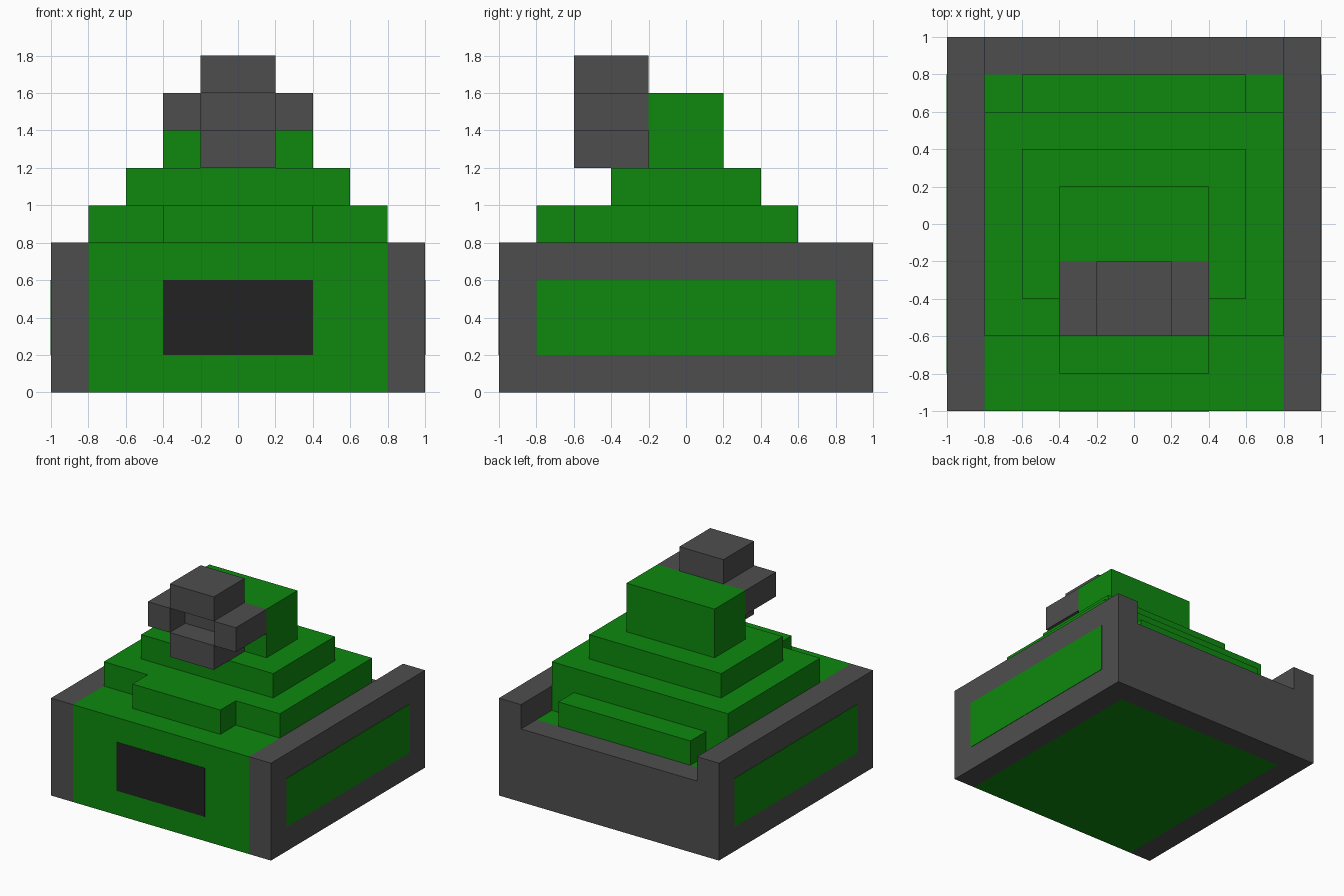
import bpy
import bmesh

if "Cube" in bpy.data.objects:
    bpy.data.objects.remove(bpy.data.objects["Cube"], do_unlink=True)


def material(name, colour):
    mat = bpy.data.materials.new(name)
    mat.use_nodes = True
    mat.diffuse_color = (*colour, 1)
    mat.node_tree.nodes["Principled BSDF"].inputs["Base Color"].default_value = (*colour, 1)
    return mat


green = material("green", (0.0044, 0.25, 0.0044))
grey = material("dark grey", (0.076, 0.076, 0.076))
black = material("near black", (0.016, 0.016, 0.016))


def finish(name, bm, mat):
    bmesh.ops.recalc_face_normals(bm, faces=bm.faces)
    mesh = bpy.data.meshes.new(name)
    bm.to_mesh(mesh)
    bm.free()
    mesh.materials.append(mat)
    obj = bpy.data.objects.new(name, mesh)
    bpy.context.collection.objects.link(obj)
    return obj


def box(name, mat, xs, ys, zs):
    """Box spanning the given (low, high) ranges."""
    bm = bmesh.new()
    bmesh.ops.create_cube(bm, size=1)
    for v in bm.verts:
        for axis, (low, high) in enumerate((xs, ys, zs)):
            v.co[axis] = high if v.co[axis] > 0 else low
    return finish(name, bm, mat)


def extrude_side(name, mat, profile, half_width):
    """Side profile of (y, z) points extruded across x."""
    bm = bmesh.new()
    face = bm.faces.new([bm.verts.new((-half_width, y, z)) for y, z in profile])
    grown = bmesh.ops.extrude_face_region(bm, geom=[face])
    for item in grown["geom"]:
        if isinstance(item, bmesh.types.BMVert):
            item.co.x = half_width
    return finish(name, bm, mat)


# Hull, with a lower deck at the rear
extrude_side("hull", green,
             [(-1, 0), (0.8, 0), (0.8, 0.6), (0.6, 0.6), (0.6, 0.8), (-1, 0.8)], 0.8)
box("rear_wall", grey, (-0.8, 0.8), (0.8, 1), (0, 0.6))
box("rear_deck_block", green, (-0.6, 0.6), (0.6, 0.8), (0.6, 0.8))
box("front_hatch", black, (-0.4, 0.4), (-1.003, -0.99), (0.2, 0.6)).data.transform
box("bow_step", green, (-0.4, 0.4), (-0.8, -0.6), (0.8, 1))

# Stepped upper body and turret
box("lower_tier", green, (-0.8, 0.8), (-0.6, 0.6), (0.8, 1))
box("upper_tier", green, (-0.6, 0.6), (-0.4, 0.4), (1, 1.2))
box("turret", green, (-0.4, 0.4), (-0.2, 0.2), (1.2, 1.6))

# Mirrored tracks, side panels and gun cheeks
for side, sign in (("left", 1), ("right", -1)):
    def across(a, b):
        return tuple(sorted((sign * a, sign * b)))
    box(side + "_track", grey, across(0.8, 1), (-1, 1), (0, 0.8))
    box(side + "_track_panel", green, across(0.995, 1.003), (-0.8, 0.8), (0.2, 0.6))
    box(side + "_gun_cheek", grey, across(0.2, 0.4), (-0.6, -0.2), (1.4, 1.6))

# Gun surround with a recessed bore
box("gun_top", grey, (-0.2, 0.2), (-0.6, -0.2), (1.6, 1.8))
box("gun_bottom", grey, (-0.2, 0.2), (-0.6, -0.2), (1.2, 1.4))
box("gun_bore_back", grey, (-0.2, 0.2), (-0.4, -0.2), (1.4, 1.6))
